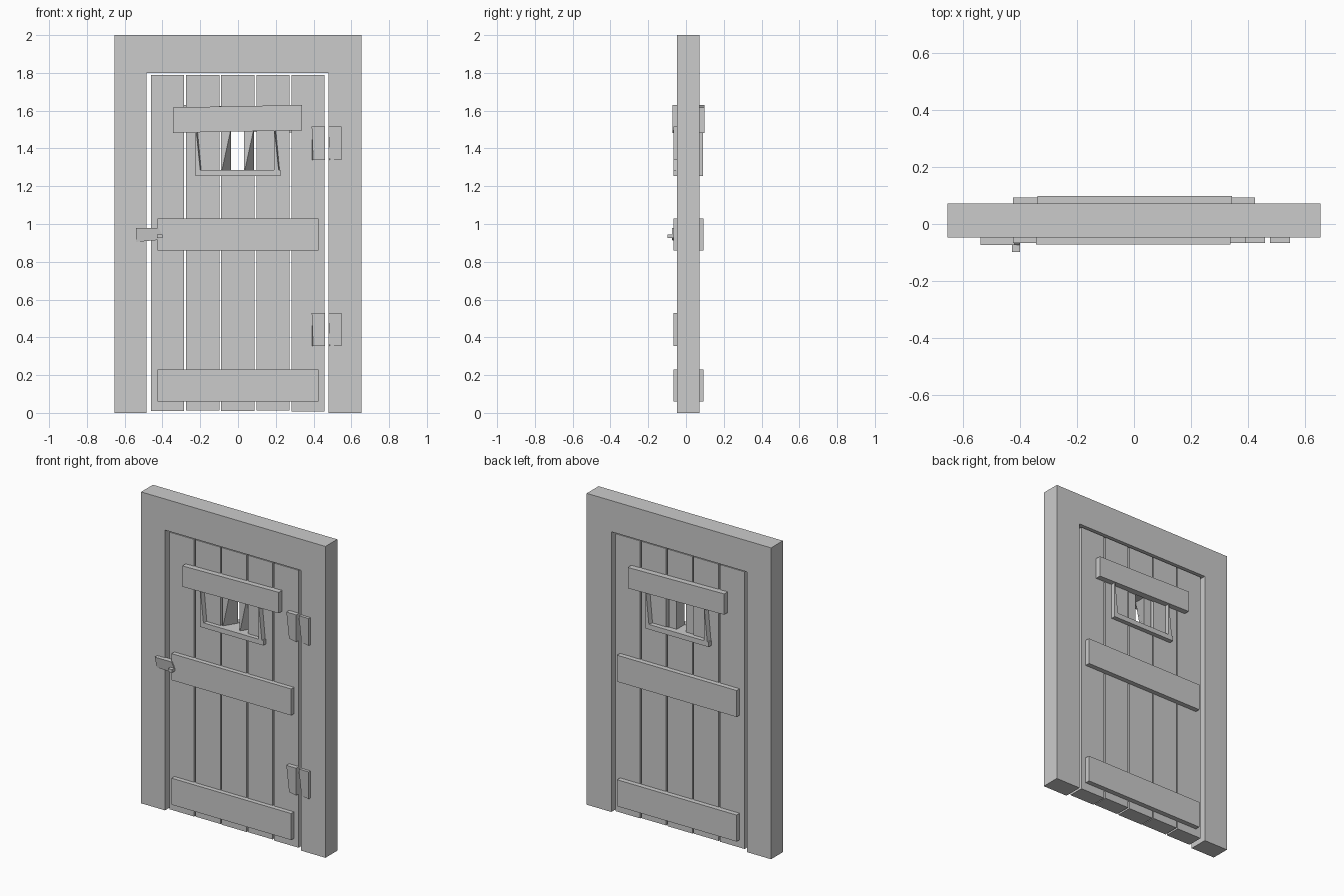
import bpy, bmesh, math
from mathutils import Matrix

if "Cube" in bpy.data.objects:
    bpy.data.objects.remove(bpy.data.objects["Cube"])

grey = bpy.data.materials.new("plain_grey")
grey.diffuse_color = (0.6, 0.6, 0.6, 1)
grey.use_nodes = True
grey.node_tree.nodes["Principled BSDF"].inputs["Base Color"].default_value = grey.diffuse_color


def loft(name, front, back, y0, y1, turn=False):
    """Solid between two matching x/z outlines; a point may carry its own y."""
    bm = bmesh.new()
    f = [bm.verts.new((p[0], p[2] if len(p) > 2 else y0, p[1])) for p in front]
    b = [bm.verts.new((p[0], y1, p[1])) for p in back]
    n = len(f)
    bm.faces.new(f)
    bm.faces.new(b[::-1])
    for i in range(n):
        j = (i + 1) % n
        bm.faces.new((f[j], f[i], b[i], b[j]))
    if turn:
        # Same part on the other side of the door
        bm.transform(Matrix.Translation((0, 0.026, 0)) @ Matrix.Rotation(math.pi, 4, 'Z'))
    bmesh.ops.recalc_face_normals(bm, faces=bm.faces)
    me = bpy.data.meshes.new(name)
    bm.to_mesh(me)
    bm.free()
    me.materials.append(grey)
    ob = bpy.data.objects.new(name, me)
    bpy.context.collection.objects.link(ob)
    return ob


def prism(name, pts, y0, y1, turn=False):
    return loft(name, pts, [p[:2] for p in pts], y0, y1, turn)


def rect(x0, x1, z0, z1):
    return [(x0, z0), (x1, z0), (x1, z1), (x0, z1)]


# Door frame
prism("door_frame", [(-.655, 0), (-.485, 0), (-.485, 1.8), (.48, 1.8),
                     (.48, 0), (.655, 0), (.655, 2), (-.655, 2)], -.048, .072)

# Planks, the middle one split by the window
PY = (-.038, .062)
for i, (x0, x1, z0) in enumerate([(-.46, -.285, .01), (-.275, -.098, .012),
                                  (.098, .272, .012), (.282, .457, .008)]):
    prism(f"plank_{i + 1}", rect(x0, x1, z0, 1.79), *PY)
prism("middle_plank_lower", rect(-.09, .088, .01, 1.285), *PY)
prism("middle_plank_upper", rect(-.09, .088, 1.5, 1.79), *PY)

# Window bars, pinched at the front foot
for i, x in enumerate((-.09, .031)):
    loft(f"window_bar_{i + 1}",
         [(x, 1.28), (x + .004, 1.28), (x + .054, 1.51), (x, 1.51)],
         rect(x, x + .054, 1.28, 1.51), -.03, .05)

# Cross boards and window trim on both sides
for side, turn in (("front", False), ("back", True)):
    prism(f"{side}_bottom_board", rect(-.425, .425, .06, .23), -.067, -.03, turn)
    prism(f"{side}_middle_board", rect(-.425, .425, .86, 1.03), -.067, -.03, turn)
    prism(f"{side}_top_board", [(-.345, 1.483), (.34, 1.496), (.34, 1.63), (-.345, 1.617)],
          -.072, -.03, turn)
    prism(f"{side}_window_sill", rect(-.225, .225, 1.255, 1.287), -.065, -.03, turn)
    for lr, x in (("left", -.225), ("right", .19)):
        loft(f"{side}_{lr}_window_trim",
             [(x, 1.255), (x + .028, 1.255), (x + .003, 1.5), (x, 1.5)],
             [(x, 1.255), (x + .035, 1.255), (x + .012, 1.5), (x, 1.5)], -.065, -.03, turn)

# Hinge leaves with one sunken corner
for lvl, z in (("lower", .355), ("upper", 1.34)):
    for lr, x in (("plank", .39), ("frame", .478)):
        loft(f"{lvl}_{lr}_hinge",
             [(x + .008, z, -.05), (x + .07, z), (x + .07, z + .175), (x, z + .175)],
             rect(x, x + .07, z, z + .175), -.066, -.036)

# Latch and its knob
loft("latch", [(-.54, .905, -.052), (-.425, .915), (-.4, .94), (-.42, .98), (-.54, .98)],
     [(-.54, .905), (-.425, .915), (-.4, .94), (-.42, .98), (-.54, .98)], -.074, -.04)
prism("latch_knob", rect(-.428, -.4, .925, .945), -.098, -.06)
